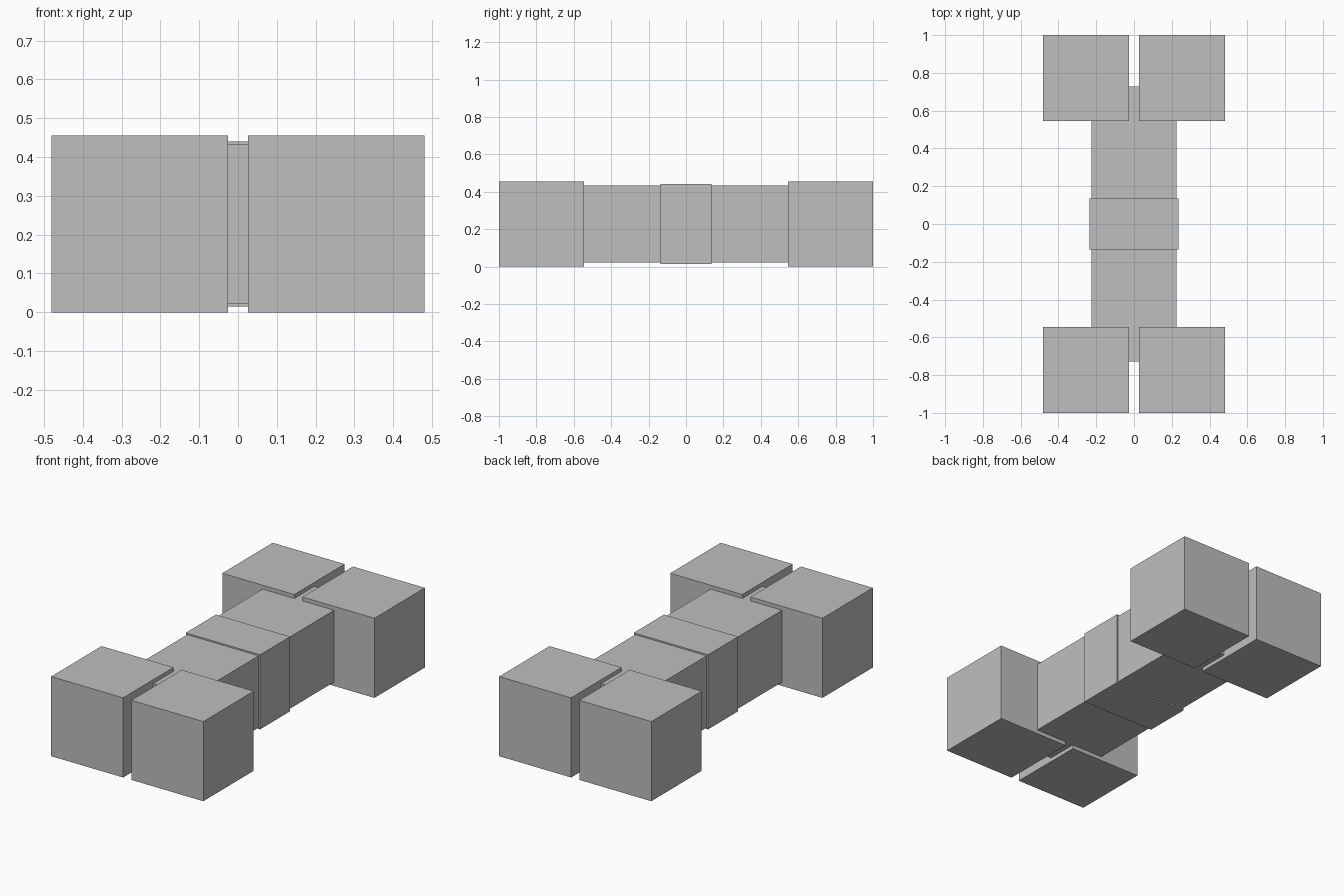
import bpy

cube = bpy.data.objects.get("Cube")
if cube:
    bpy.data.objects.remove(cube, do_unlink=True)

GREY = (0.52, 0.52, 0.52, 1)
grey = bpy.data.materials.new("plain_grey")
grey.use_nodes = True
grey.diffuse_color = GREY
grey.node_tree.nodes["Principled BSDF"].inputs["Base Color"].default_value = GREY

MID = 0.2275    # height of the long axis
END = 0.455     # edge of an end block


def box(name, centre, size):
    bpy.ops.mesh.primitive_cube_add(size=1, location=centre)
    ob = bpy.context.object
    ob.name = name
    ob.scale = size
    bpy.ops.object.transform_apply(location=False, rotation=False, scale=True)
    ob.data.materials.append(grey)
    return ob


# Long shaft and the slightly wider band around its middle
box("shaft", (0, 0, MID), (0.452, 1.456, 0.41))
box("middle_band", (0, 0, MID), (0.47, 0.272, 0.426))

# A pair of cube blocks at each end
for end, y in (("front", -1), ("back", 1)):
    for side, x in (("right", -1), ("left", 1)):
        box(f"{end}_{side}_block", (x * 0.2535, y * (1 - END / 2), MID), (END, END, END))
